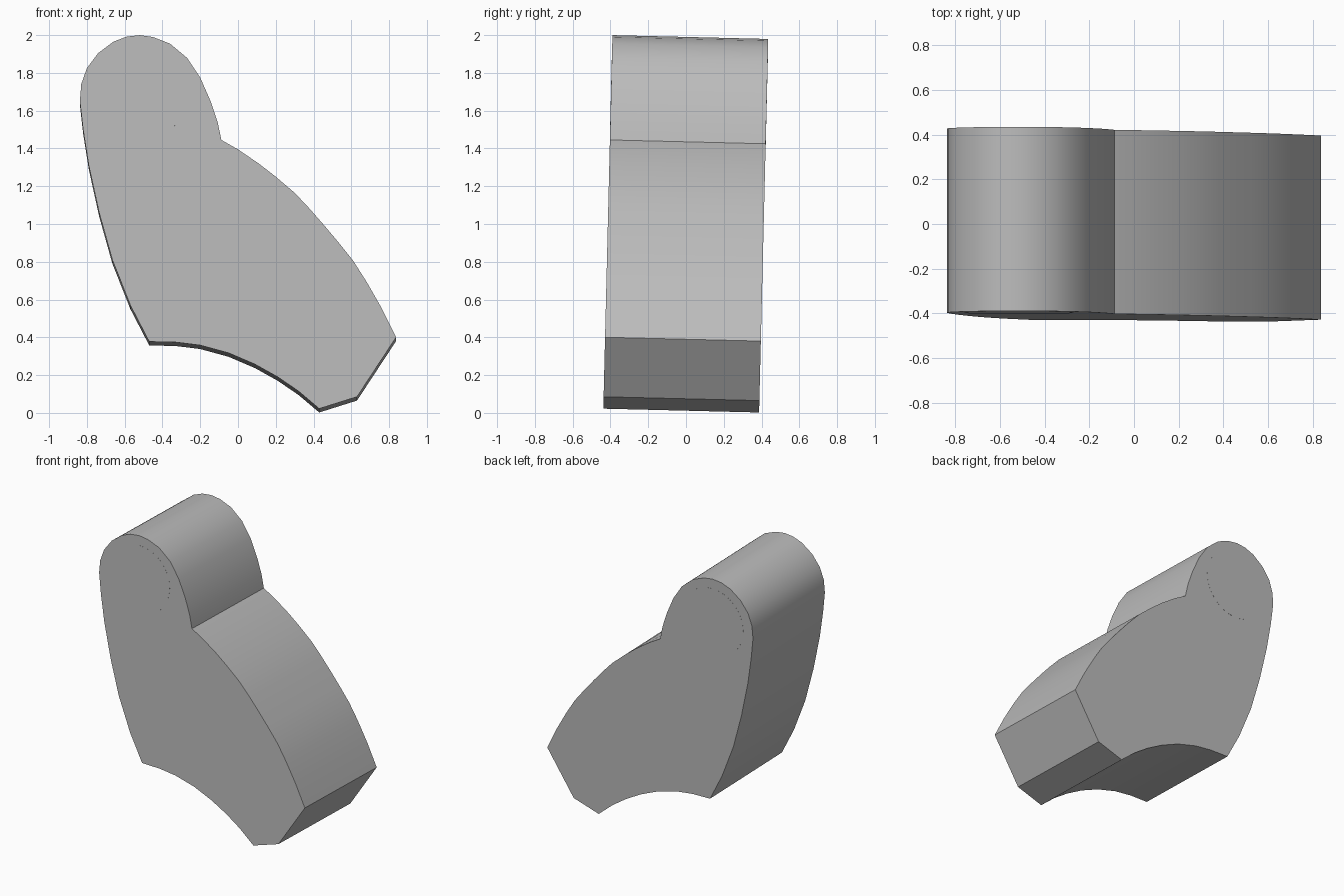
import bpy
import bmesh
import math
from mathutils import Matrix

cube = bpy.data.objects.get("Cube")
if cube:
    bpy.data.objects.remove(cube, do_unlink=True)

grey = bpy.data.materials.new("plain_grey")
grey.use_nodes = True
colour = (0.5, 0.5, 0.5, 1)
grey.diffuse_color = colour
grey.node_tree.nodes["Principled BSDF"].inputs["Base Color"].default_value = colour

HALF = 0.4125          # half the thickness of the lever
PIVOT = 1.05           # height about which the whole lever leans
LEAN = Matrix.Translation((0, 0, PIVOT)) @ Matrix.Rotation(-0.0245, 4, "X")


def prism(name, outline, half):
    """Extrude an x-z outline along y and lean it slightly."""
    bm = bmesh.new()
    verts = [bm.verts.new((x, -half, z - 0.01 - PIVOT)) for x, z in outline]
    face = bm.faces.new(verts)
    ext = bmesh.ops.extrude_face_region(bm, geom=[face])
    moved = [v for v in ext["geom"] if isinstance(v, bmesh.types.BMVert)]
    bmesh.ops.translate(bm, verts=moved, vec=(0, 2 * half, 0))
    bmesh.ops.recalc_face_normals(bm, faces=bm.faces)
    bm.transform(LEAN)
    mesh = bpy.data.meshes.new(name)
    bm.to_mesh(mesh)
    bm.free()
    mesh.materials.append(grey)
    obj = bpy.data.objects.new(name, mesh)
    bpy.context.collection.objects.link(obj)
    bpy.ops.object.select_all(action="DESELECT")
    obj.select_set(True)
    bpy.context.view_layer.objects.active = obj
    bpy.ops.object.shade_smooth_by_angle(angle=math.radians(25))
    return obj


# Outline sections: rounded head, curved shoulder, blunt tip, hollow foot, bowed back
head = [(-0.837, 1.65), (-0.83, 1.74), (-0.80, 1.825), (-0.74, 1.905),
        (-0.66, 1.965), (-0.59, 1.992), (-0.52, 2.0), (-0.45, 1.99),
        (-0.36, 1.955), (-0.27, 1.88), (-0.2, 1.775), (-0.145, 1.65),
        (-0.108, 1.54)]
shoulder = [(-0.088, 1.445), (0, 1.395), (0.11, 1.32), (0.2, 1.25),
            (0.3, 1.165), (0.38, 1.08), (0.45, 1.0), (0.53, 0.905),
            (0.61, 0.805), (0.68, 0.695), (0.76, 0.555)]
tip = [(0.837, 0.4), (0.63, 0.085), (0.43, 0.022)]
foot = [(0.32, 0.115), (0.21, 0.19), (0.09, 0.257), (-0.05, 0.317),
        (-0.2, 0.358), (-0.33, 0.374)]
back = [(-0.47, 0.377), (-0.57, 0.57), (-0.665, 0.81), (-0.735, 1.06),
        (-0.79, 1.31), (-0.82, 1.5)]
prism("lever_body", head + shoulder + tip + foot + back, HALF)

# Pivot pin lying flush in the head
steps = [2 * math.pi * i / 32 for i in range(32)]
prism("pivot_pin", [(-0.515 + 0.245 * math.cos(a), 1.685 + 0.245 * math.sin(a))
                    for a in steps], HALF + 0.0005)
